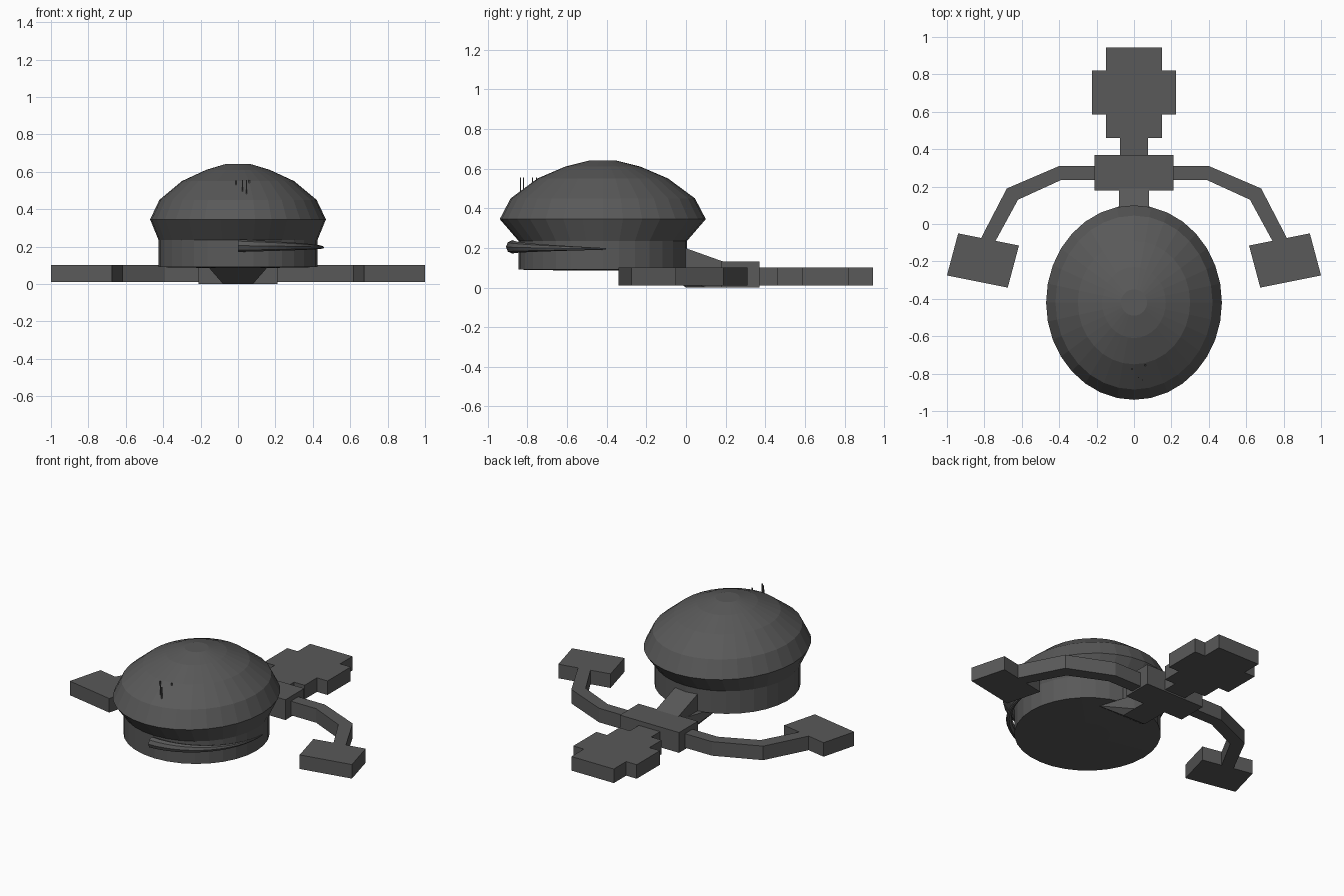
import bpy, bmesh
from math import sin, cos, pi, radians

cube = bpy.data.objects.get("Cube")
if cube:
    bpy.data.objects.remove(cube, do_unlink=True)

# Single hull colour
grey = bpy.data.materials.new("dark_grey")
grey.use_nodes = True
colour = (0.1, 0.1, 0.1, 1)
grey.diffuse_color = colour
grey.node_tree.nodes["Principled BSDF"].inputs["Base Color"].default_value = colour


def finish(name, bm):
    bmesh.ops.recalc_face_normals(bm, faces=bm.faces)
    mesh = bpy.data.meshes.new(name)
    bm.to_mesh(mesh)
    bm.free()
    mesh.materials.append(grey)
    obj = bpy.data.objects.new(name, mesh)
    bpy.context.collection.objects.link(obj)
    return obj


def loft(name, rings):
    """Join closed rings of points and cap both ends."""
    bm = bmesh.new()
    loops = [[bm.verts.new(p) for p in ring] for ring in rings]
    n = len(loops[0])
    for a, b in zip(loops, loops[1:]):
        for i in range(n):
            j = (i + 1) % n
            bm.faces.new((a[i], a[j], b[j], b[i]))
    bm.faces.new(loops[0])
    bm.faces.new(loops[-1])
    return finish(name, bm)


def plate(name, outline, low=0.01, high=0.1):
    return loft(name, [[(x, y, z) for x, y in outline] for z in (low, high)])


def box(name, half, y0, y1, low=0.01, high=0.1):
    return plate(name, [(-half, y0), (half, y0), (half, y1), (-half, y1)], low, high)


def hull(name, points):
    bm = bmesh.new()
    for x, y, z in points:
        for side in (-1, 1):
            bm.verts.new((side * x, y, z))
    bmesh.ops.convex_hull(bm, input=bm.verts)
    return finish(name, bm)


# Saucer body: stacked ellipses (x radius, y radius, height)
CENTRE = -0.42
SEGMENTS = 32
profile = [(0.13, 0.13, 0.085), (0.425, 0.425, 0.09), (0.425, 0.425, 0.235),
           (0.47, 0.52, 0.345), (0.42, 0.465, 0.45), (0.3, 0.33, 0.55),
           (0.17, 0.19, 0.61), (0.07, 0.07, 0.64)]
angles = [2 * pi * i / SEGMENTS for i in range(SEGMENTS)]
loft("domed_body", [[(rx * cos(a), CENTRE + ry * sin(a), z) for a in angles]
                    for rx, ry, z in profile])

# Tapered horn wrapped round one side of the body
STEPS = 14
horn = []
for i in range(STEPS + 1):
    t = i / STEPS
    a = radians(-90 + 92 * t)
    size = 0.03 * (1 - t) + 0.004
    ring = []
    for k in range(8):
        b = 2 * pi * k / 8
        r = 0.455 + size * cos(b)
        ring.append((r * cos(a), CENTRE + r * sin(a), 0.205 - 0.01 * t + size * sin(b)))
    horn.append(ring)
loft("side_horn", horn)

# Antenna spikes on the front of the dome
for i, (x, y) in enumerate([(-0.01, -0.775), (0.06, -0.755), (0.025, -0.82), (0.045, -0.835)]):
    w = 0.003
    square = [(x - w, y - w), (x + w, y - w), (x + w, y + w), (x - w, y + w)]
    plate(f"antenna_{i + 1}", square, 0.48, 0.555)

# Neck, its flared foot under the body, and the central hub
hull("neck", [(0.08, -0.02, 0.205), (0.08, 0, 0), (0.08, 0.19, 0), (0.08, 0.19, 0.13)])
hull("neck_foot", [(0.16, -0.13, 0.092), (0.08, 0.1, 0.092), (0.08, 0, 0), (0.08, 0.1, 0)])
box("hub", 0.21, 0.18, 0.37, 0, 0.13)

# Tail: stem and cross-shaped end block
half_tail = [(0.075, 0.36), (0.075, 0.46), (0.15, 0.46), (0.15, 0.585),
             (0.225, 0.585), (0.225, 0.82), (0.15, 0.82), (0.15, 0.945)]
plate("tail", half_tail + [(-x, y) for x, y in reversed(half_tail)])

# Mirrored bent arms with pods
arm = [(0.2, 0.31), (0.4, 0.31), (0.68, 0.19), (0.82, -0.08),
       (0.74, -0.09), (0.62, 0.13), (0.39, 0.235), (0.2, 0.235)]
pod = [(0.615, -0.115), (0.94, -0.05), (1.0, -0.275), (0.675, -0.34)]
for label, side in (("left", 1), ("right", -1)):
    plate(f"{label}_arm", [(side * x, y) for x, y in arm])
    plate(f"{label}_pod", [(side * x, y) for x, y in pod])
